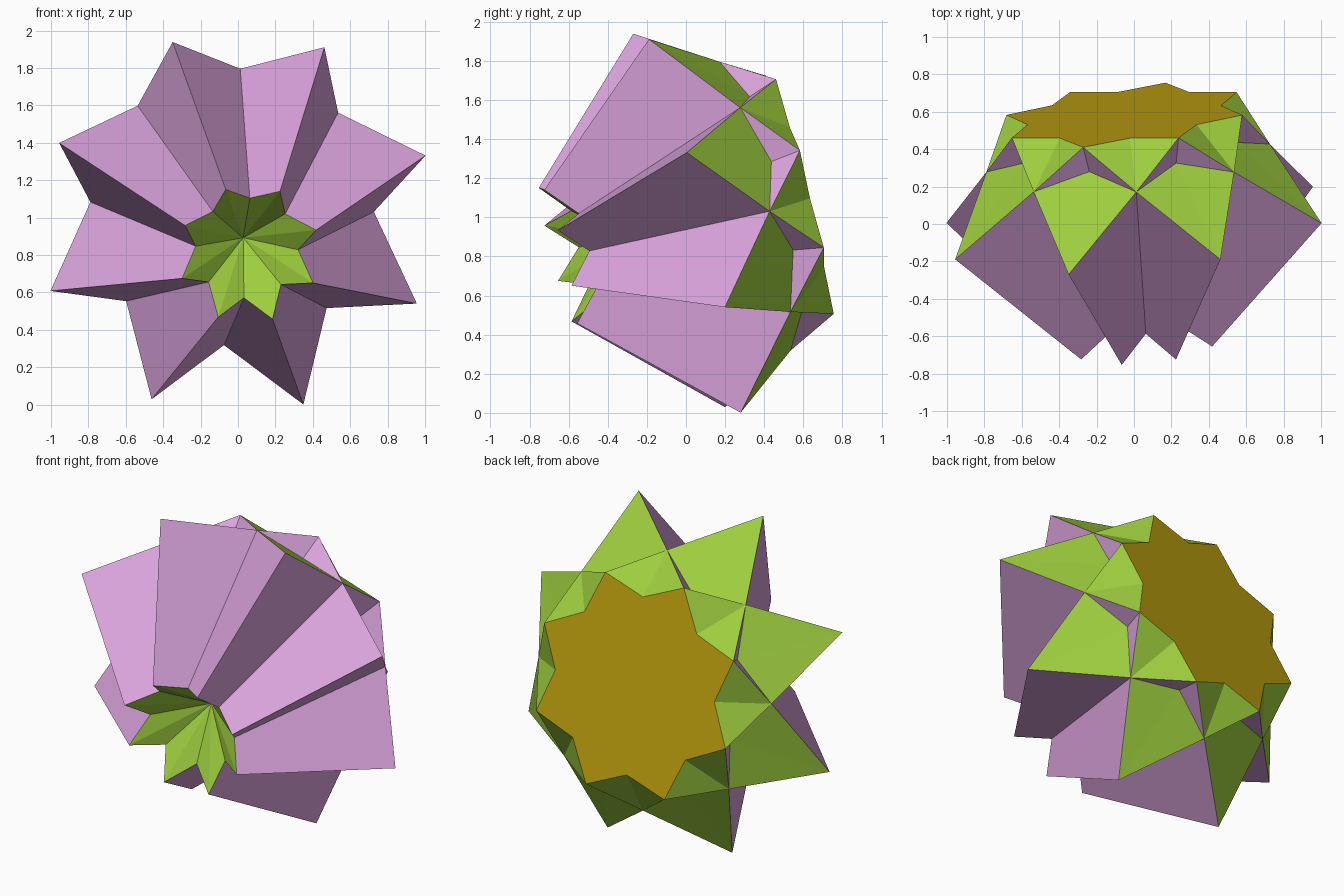
import bpy, bmesh, math
from mathutils import Vector

if "Cube" in bpy.data.objects:
    bpy.data.objects.remove(bpy.data.objects["Cube"])

N = 8
CENTRE = Vector((0.0, 0.005, 0.97))
AXIS = Vector((-0.087, 0.966, 0.2425)).normalized()      # points to the back
U = Vector((-0.328, -0.258, 0.909))
U = (U - AXIS * U.dot(AXIS)).normalized()                # towards the first star tip
W = AXIS.cross(U)


def material(name, rgb):
    def lin(c):
        c /= 255
        return c / 12.92 if c <= 0.04045 else ((c + 0.055) / 1.055) ** 2.4
    m = bpy.data.materials.new(name)
    m.diffuse_color = (*[lin(c) for c in rgb], 1)
    m.use_nodes = True
    m.node_tree.nodes["Principled BSDF"].inputs["Base Color"].default_value = m.diffuse_color
    return m


mats = [material("plum", (218, 163, 220)),
        material("leaf green", (158, 206, 62)),
        material("gold", (188, 158, 15))]
PLUM, GREEN, GOLD = range(3)

bm = bmesh.new()


def ring(radius, t, half=0.0):
    """Eight points around the tilted axis; half=0.5 puts them at the valleys."""
    out = []
    for k in range(N):
        a = 2 * math.pi * (k + half) / N
        out.append(bm.verts.new(CENTRE + AXIS * t + radius * (U * math.cos(a) + W * math.sin(a))))
    return out


def face(mat, *verts):
    bm.faces.new(verts).material_index = mat


# rings from front to back
apex = bm.verts.new(CENTRE - AXIS * 0.32)
front_tip, front_valley = ring(0.381, -0.683), ring(0.275, -0.545, 0.5)
wide_tip, wide_valley = ring(1.066, 0.0), ring(0.762, 0.36, 0.5)
notch = ring(0.61, 0.447)
back_tip, back_valley = ring(0.67, 0.598), ring(0.52, 0.598, 0.5)

for k in range(N):
    for v in (k, k - 1):                                 # valley on either side of the tip
        # cup in the front star
        face(GREEN, apex, front_tip[k], front_valley[v])
        # long outer ridges
        face(PLUM, front_tip[k], wide_tip[k], wide_valley[v], front_valley[v])
        # back of each ridge
        face(GREEN, wide_tip[k], notch[k], wide_valley[v])
        # undercut below the back star
        face(PLUM, notch[k], back_tip[k], wide_valley[v])
        # collar around the back star
        face(GREEN, wide_valley[v], back_tip[k], back_valley[v])

# flat star plate at the back
face(GOLD, *[p for pair in zip(back_tip, back_valley) for p in pair])

bmesh.ops.recalc_face_normals(bm, faces=bm.faces[:])
mesh = bpy.data.meshes.new("star_polyhedron")
bm.to_mesh(mesh)
bm.free()
for m in mats:
    mesh.materials.append(m)
obj = bpy.data.objects.new("star_polyhedron", mesh)
bpy.context.collection.objects.link(obj)
